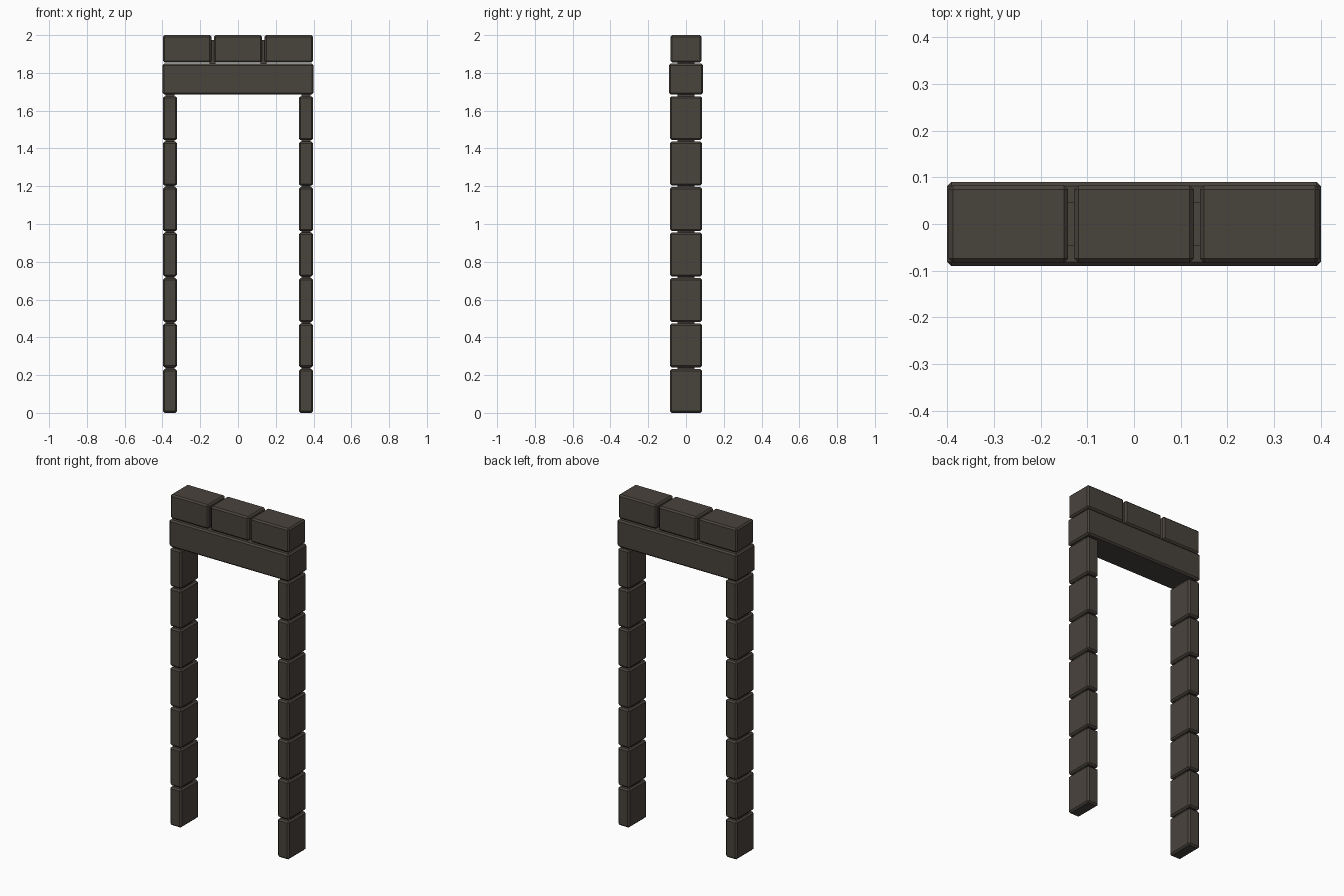
import bpy

if "Cube" in bpy.data.objects:
    bpy.data.objects.remove(bpy.data.objects["Cube"])

stone = bpy.data.materials.new("dark_stone")
stone.diffuse_color = (0.066, 0.056, 0.046, 1)
stone.use_nodes = True
stone.node_tree.nodes["Principled BSDF"].inputs["Base Color"].default_value = stone.diffuse_color


def block(name, x, y, z, bevel=0.009):
    """Box from (min, max) ranges with chamfered edges."""
    ranges = (x, y, z)
    bpy.ops.mesh.primitive_cube_add(
        size=1, location=[(a + b) / 2 for a, b in ranges])
    ob = bpy.context.object
    ob.name = name
    ob.scale = [b - a for a, b in ranges]
    bpy.ops.object.transform_apply(location=False, rotation=False, scale=True)
    ob.data.materials.append(stone)
    if bevel:
        mod = ob.modifiers.new("chamfer", 'BEVEL')
        mod.width = bevel
        mod.segments = 1
    return ob


# Two pillars of stacked blocks with recessed mortar between courses
PITCH, HEIGHT, COUNT = 0.2407, 0.232, 7
for side, label in ((-1, "left"), (1, "right")):
    outer = sorted((side * 0.322, side * 0.398))
    inner = sorted((side * 0.335, side * 0.385))
    for i in range(COUNT):
        z = i * PITCH
        block(f"{label}_pillar_block_{i + 1}", outer, (-0.085, 0.085),
              (z, z + HEIGHT))
        top = z + PITCH
        block(f"{label}_pillar_mortar_{i + 1}", inner, (-0.046, 0.046),
              (top - 0.02, top + 0.012), bevel=0)

# Lintel beam
block("lintel", (-0.4, 0.4), (-0.09, 0.09), (1.685, 1.849))

# Top course of three blocks with mortar in the joints
for i, x in enumerate(((-0.397, -0.141), (-0.128, 0.128), (0.141, 0.397))):
    block(f"top_block_{i + 1}", x, (-0.083, 0.083), (1.855, 2.0))
for side, label in ((-1, "left"), (1, "right")):
    x = sorted((side * 0.12, side * 0.15))
    block(f"{label}_top_mortar", x, (-0.046, 0.046), (1.845, 1.975), bevel=0)
